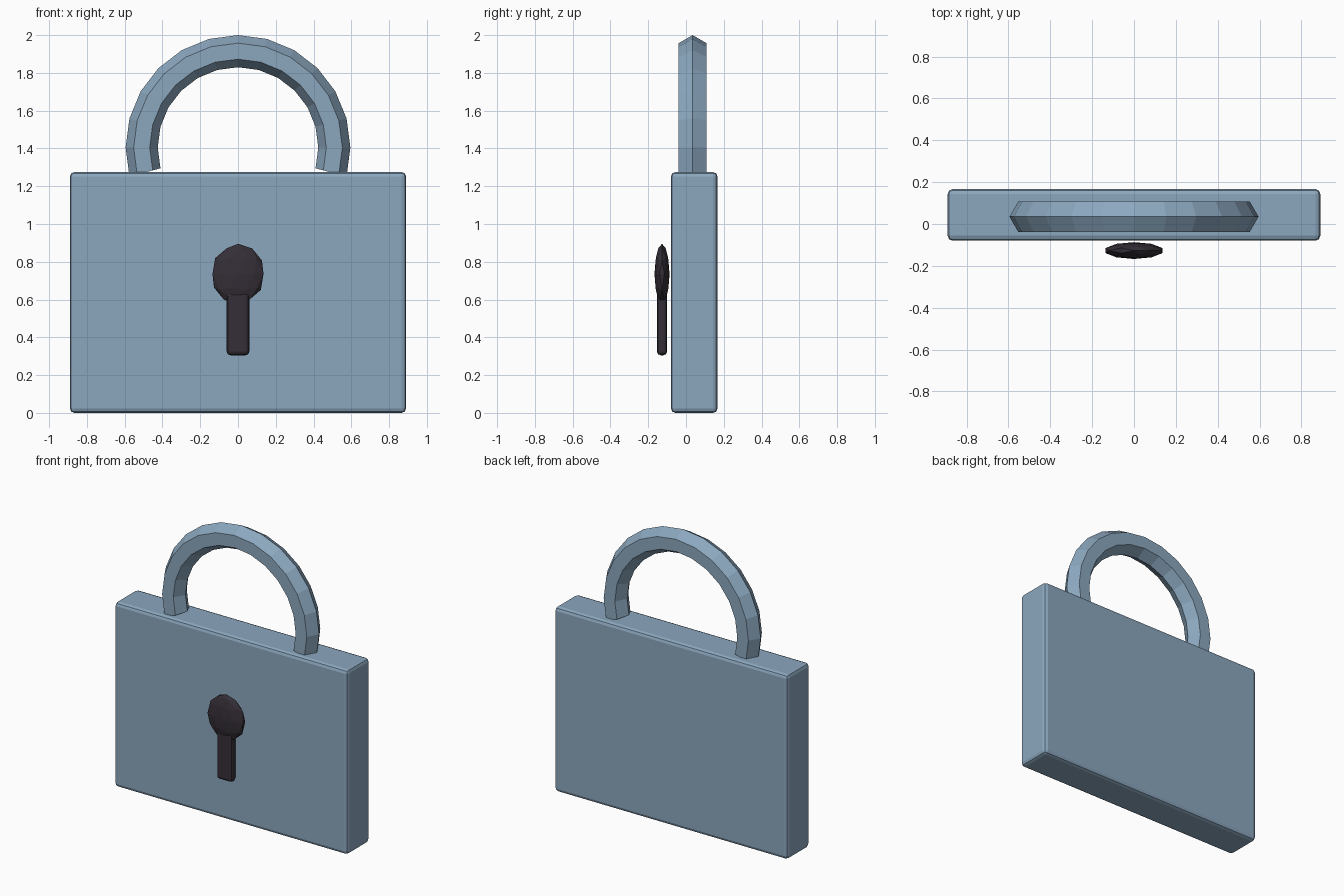
import bpy, bmesh, math
from mathutils import Vector

if "Cube" in bpy.data.objects:
    bpy.data.objects.remove(bpy.data.objects["Cube"])


def material(name, rgb):
    m = bpy.data.materials.new(name)
    m.diffuse_color = (*rgb, 1)
    m.use_nodes = True
    m.node_tree.nodes["Principled BSDF"].inputs["Base Color"].default_value = m.diffuse_color
    return m


steel = material("steel_blue", (0.26, 0.39, 0.52))
dark = material("dark_keyhole", (0.035, 0.028, 0.038))


def add_object(name, bm, mat):
    bmesh.ops.recalc_face_normals(bm, faces=bm.faces)
    mesh = bpy.data.meshes.new(name)
    bm.to_mesh(mesh)
    bm.free()
    mesh.materials.append(mat)
    ob = bpy.data.objects.new(name, mesh)
    bpy.context.collection.objects.link(ob)
    return ob


def rounded_box(name, lo, hi, bevel, mat):
    lo, hi = Vector(lo), Vector(hi)
    bm = bmesh.new()
    bmesh.ops.create_cube(bm, size=1)
    bmesh.ops.scale(bm, vec=hi - lo, verts=bm.verts)
    bmesh.ops.translate(bm, vec=(lo + hi) / 2, verts=bm.verts)
    bmesh.ops.bevel(bm, geom=bm.edges[:], offset=bevel, segments=2,
                    profile=0.5, affect='EDGES')
    return add_object(name, bm, mat)


# Lock body
rounded_box("lock_body", (-0.89, -0.08, 0), (0.89, 0.167, 1.275), 0.024, steel)

# Shackle: hexagonal section swept in 15 degree steps, ends sunk in the body
bm = bmesh.new()
rings = []
for i in range(-1, 14):
    a = math.radians(15 * i)
    ring = []
    for k in range(6):
        t = math.radians(60 * k)
        r = 0.51 + 0.085 * math.cos(t)
        ring.append(bm.verts.new((r * math.cos(a), 0.035 + 0.085 * math.sin(t),
                                  1.405 + r * math.sin(a))))
    rings.append(ring)
for p, q in zip(rings, rings[1:]):
    for k in range(6):
        n = (k + 1) % 6
        bm.faces.new((p[k], p[n], q[n], q[k]))
bm.faces.new(rings[0])
bm.faces.new(rings[-1])
add_object("shackle", bm, steel)

# Keyhole: flattened low-poly ball above a rounded slot
bm = bmesh.new()
bmesh.ops.create_icosphere(bm, subdivisions=2, radius=1)
bmesh.ops.scale(bm, vec=(0.142, 0.04, 0.16), verts=bm.verts)
bmesh.ops.translate(bm, vec=(0, -0.127, 0.735), verts=bm.verts)
add_object("keyhole_round", bm, dark)
rounded_box("keyhole_slot", (-0.06, -0.154, 0.305), (0.06, -0.1, 0.64), 0.02, dark)
